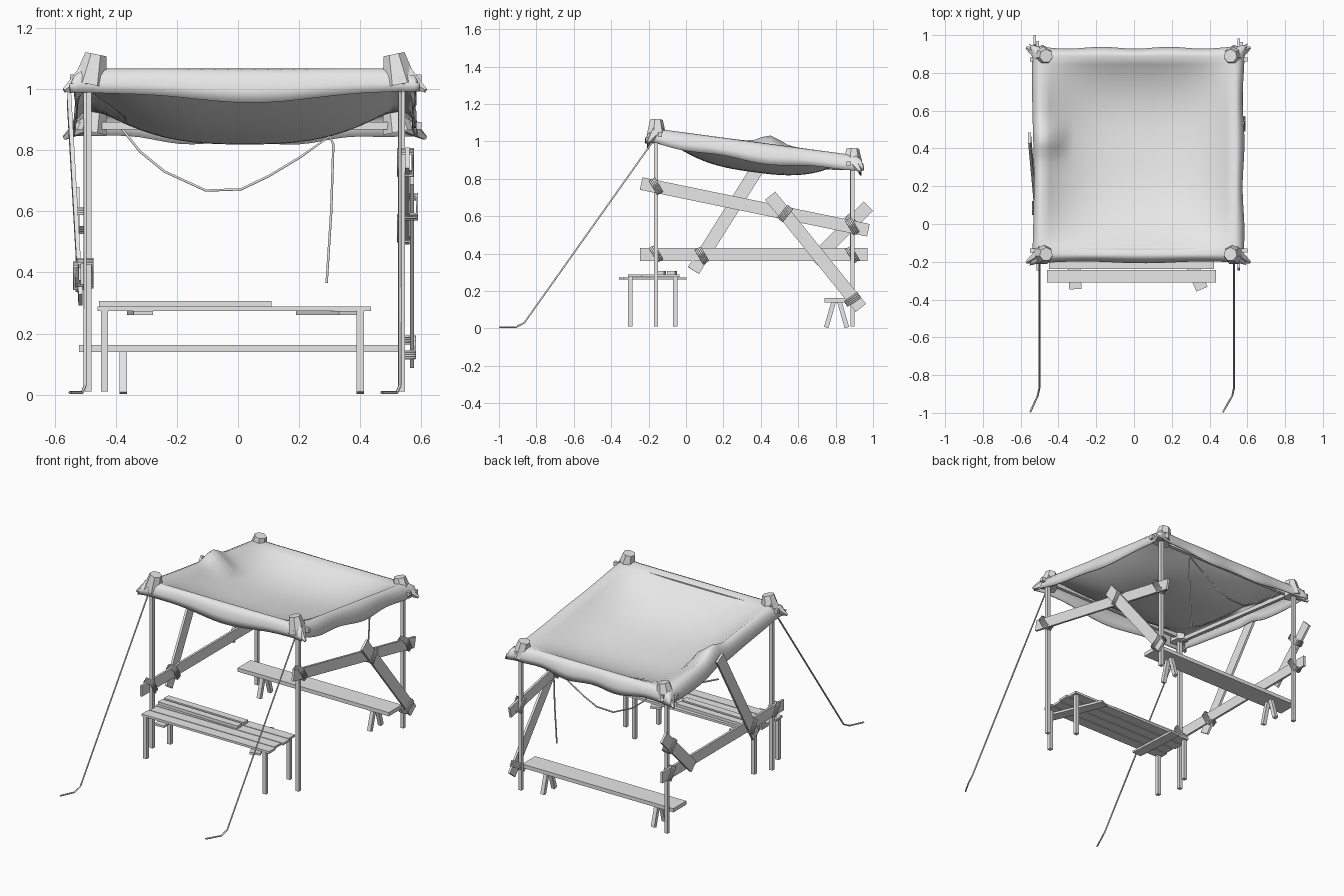
import bpy, bmesh, math
from mathutils import Vector, Matrix

cube = bpy.data.objects.get("Cube")
if cube:
    bpy.data.objects.remove(cube)

GREY = bpy.data.materials.new("pale_grey")
GREY.use_nodes = True
GREY.diffuse_color = (0.8, 0.8, 0.8, 1)
GREY.node_tree.nodes["Principled BSDF"].inputs["Base Color"].default_value = (0.8, 0.8, 0.8, 1)


def add(name, bm):
    mesh = bpy.data.meshes.new(name)
    bmesh.ops.recalc_face_normals(bm, faces=bm.faces)
    bm.to_mesh(mesh)
    bm.free()
    mesh.materials.append(GREY)
    obj = bpy.data.objects.new(name, mesh)
    bpy.context.collection.objects.link(obj)
    return obj


def bar(name, start, end, wide, thick, side=(1, 0, 0)):
    """Box from start to end; thick is measured along the side direction."""
    a, b = Vector(start), Vector(end)
    along = (b - a).normalized()
    s = Vector(side)
    s = (s - along * s.dot(along)).normalized()
    w = along.cross(s)
    frame = Matrix((s, w, along)).transposed().to_4x4()
    frame.translation = (a + b) / 2
    bm = bmesh.new()
    bmesh.ops.create_cube(bm, size=1)
    size = Matrix.Diagonal((thick, wide, (b - a).length, 1))
    bmesh.ops.transform(bm, matrix=frame @ size, verts=bm.verts)
    return add(name, bm)


def rope(name, paths, radius, closed=False):
    """Round cord along each path, turned into a mesh."""
    curve = bpy.data.curves.new(name, "CURVE")
    curve.dimensions = "3D"
    curve.bevel_depth = radius
    curve.bevel_resolution = 1
    for path in paths:
        spline = curve.splines.new("POLY")
        spline.points.add(len(path) - 1)
        spline.use_cyclic_u = closed
        for point, co in zip(spline.points, path):
            point.co = (*co, 1)
    temp = bpy.data.objects.new(name + "_curve", curve)
    bpy.context.collection.objects.link(temp)
    bpy.context.view_layer.update()
    mesh = bpy.data.meshes.new_from_object(temp.evaluated_get(bpy.context.evaluated_depsgraph_get()))
    bpy.data.objects.remove(temp)
    mesh.materials.clear()
    mesh.materials.append(GREY)
    obj = bpy.data.objects.new(name, mesh)
    bpy.context.collection.objects.link(obj)


def tie(name, x, y, z, angle):
    """Lashing of four rope loops round a joint."""
    d = Vector((0, math.cos(angle), math.sin(angle)))
    step = Vector((0, -d.z, d.y))
    loops = []
    for i in range(4):
        c = Vector((x, y, z)) + step * (i - 1.5) * 0.009
        loops.append([c + d * sy * 0.042 + Vector((sx * 0.024, 0, 0))
                      for sx, sy in ((-1, -1), (1, -1), (1, 1), (-1, 1))])
    rope(name, loops, 0.005, True)


XR, XL, YF, YB = -0.49, 0.535, -0.16, 0.89
Z_FRONT, Z_BACK = 1.065, 0.925


def edge_z(y):
    return Z_FRONT + (Z_BACK - Z_FRONT) * (y - YF) / (YB - YF)


# Posts and the top frame
for side, x in (("right", XR), ("left", XL)):
    bar(f"front_post_{side}", (x, YF, 0.01), (x, YF, 1.08), 0.022, 0.022)
    bar(f"back_post_{side}", (x, YB, 0.01), (x, YB, 0.94), 0.022, 0.022)
    bar(f"side_beam_{side}", (x, YF - 0.05, edge_z(YF) - 0.035), (x, YB + 0.05, edge_z(YB) - 0.035), 0.025, 0.022)
bar("front_beam", (-0.55, YF + 0.02, 1.035), (0.6, YF + 0.02, 1.035), 0.022, 0.025, (0, 0, 1))
bar("back_beam", (-0.55, YB - 0.02, 0.88), (0.6, YB - 0.02, 0.88), 0.022, 0.025, (0, 0, 1))

# Side rails and braces
bar("rail_left", (0.554, -0.24, 0.775), (0.554, 0.975, 0.525), 0.068, 0.014)
bar("brace_left", (0.569, 0.45, 0.71), (0.569, 0.935, 0.11), 0.07, 0.014)
bar("rail_right", (-0.509, -0.245, 0.395), (-0.509, 0.97, 0.395), 0.068, 0.014)
bar("brace_right_long", (-0.515, 0.04, 0.31), (-0.553, 0.455, 0.97), 0.07, 0.014)
bar("brace_right_short", (-0.525, 0.68, 0.36), (-0.525, 0.975, 0.655), 0.07, 0.014)
for i, (x, y, z, angle) in enumerate((
        (0.548, YF, 0.76, 2.1), (0.562, 0.53, 0.615, 0.9), (0.548, YB, 0.545, 2.1),
        (0.555, YB, 0.155, 0.6), (-0.5, YF, 0.4, 2.1), (-0.512, 0.085, 0.39, 2.1),
        (-0.5, YB, 0.395, 2.1), (-0.508, YB, 0.57, 2.3))):
    tie(f"lashing_{i + 1}", x, y, z, angle)

# Front table: planks, loose boards, cross battens and legs
for i in range(4):
    y = -0.277 + i * 0.07
    bar(f"table_plank_{i + 1}", (-0.46 + 0.01 * (i % 2), y, 0.281), (0.435 - 0.012 * (i % 2), y, 0.281), 0.065, 0.014, (0, 0, 1))
for i, y in enumerate((-0.13, -0.07)):
    bar(f"loose_board_{i + 1}", (-0.455, y, 0.298), (0.11, y - 0.01, 0.298), 0.045, 0.018, (0, 0, 1))
bar("table_batten_right", (-0.31, -0.345, 0.267), (-0.33, -0.01, 0.267), 0.065, 0.013, (0, 0, 1))
bar("table_batten_left", (0.36, -0.345, 0.267), (0.22, -0.01, 0.267), 0.065, 0.013, (0, 0, 1))
for side, x in (("right", -0.437), ("left", 0.4)):
    for end, y in (("front", -0.298), ("back", -0.057)):
        bar(f"table_leg_{end}_{side}", (x, y, 0.01), (x, y, 0.274), 0.024, 0.024)

# Back bench on splayed legs
bar("bench_seat", (-0.52, 0.805, 0.151), (0.54, 0.805, 0.151), 0.13, 0.024, (0, 0, 1))
for side, x in (("right", -0.375), ("left", 0.4)):
    for end, s in (("front", -1), ("back", 1)):
        bar(f"bench_leg_{end}_{side}", (x, 0.805 + s * 0.055, 0.005), (x, 0.805 + s * 0.015, 0.145), 0.024, 0.024)

# Guy ropes and the hanging cord
for side, x, toe in (("right", -0.5, -0.05), ("left", 0.53, -0.06)):
    rope(f"guy_rope_{side}", [[(x, YF - 0.01, 1.01), (x, -0.865, 0.03), (x - 0.01, -0.91, 0.007),
                               (x + toe, -0.997, 0.007)]], 0.005)
swag = [(-0.38, 0.87), (-0.32, 0.795), (-0.24, 0.73), (-0.105, 0.668), (0.01, 0.672),
        (0.1, 0.715), (0.2, 0.775), (0.3, 0.845), (0.312, 0.82), (0.305, 0.6), (0.29, 0.365)]
rope("hanging_cord", [[(x, 0.88, z) for x, z in swag]], 0.0045)

# Sagging cloth roof with a skirt rolled over the frame
CX, CY = (XL + XR) / 2, (YF + YB) / 2
HX, HY = (XL - XR) / 2, (YB - YF) / 2
N, SKIRT = 24, 4
steps = [i / N * 2 - 1 for i in range(N + 1)]
rim = [k / SKIRT for k in range(1, SKIRT + 1)]
params = [(-1, r) for r in reversed(rim)] + [(s, 0) for s in steps] + [(1, r) for r in rim]


def cloth_point(pu, pv):
    (u, eu), (v, ev) = pu, pv
    x, y = CX + HX * u, CY + HY * v
    sag = 0.157 * (1 - abs(u) ** 2.8) * (1 - abs(v) ** 2.8)
    z = edge_z(y) - sag
    e = max(eu, ev)
    if e:
        ripple = 0.5 + 0.5 * math.sin(7 * u + 5 * v + 2 * u * v)
        corner = min(eu, ev)
        middle = 1 - (abs(u) if ev > eu else abs(v)) ** 2
        depth = 0.065 + 0.03 * middle + 0.015 * ripple
        x += math.copysign(math.sin(eu * 1.8) * (0.038 + 0.01 * ripple + 0.02 * corner), u)
        y += math.copysign(math.sin(ev * 1.8) * (0.036 + 0.01 * ripple + 0.02 * corner), v)
        z -= depth * (1 - math.cos(e * math.pi / 2))
    # bump where the long brace pushes the cloth up
    if u < -0.8:
        z += 0.045 * math.exp(-((y - 0.45) / 0.07) ** 2) * (1 - e * 0.6)
    return x, y, z


bm = bmesh.new()
grid = [[bm.verts.new(cloth_point(pu, pv)) for pv in params] for pu in params]
for i in range(len(params) - 1):
    for j in range(len(params) - 1):
        bm.faces.new((grid[i][j], grid[i + 1][j], grid[i + 1][j + 1], grid[i][j + 1]))
for face in bm.faces:
    face.smooth = True
roof = add("cloth_roof", bm)
thickness = roof.modifiers.new("thickness", "SOLIDIFY")
thickness.thickness = 0.006
thickness.offset = 0

# Bunched cloth caps and loose pointed folds at the corners
for name, x, y, h in (("front_right", XR, YF, 1.12), ("front_left", XL, YF, 1.12),
                      ("back_right", XR, YB, 0.965), ("back_left", XL, YB, 0.965)):
    sx, sy = math.copysign(1, x), math.copysign(1, y - CY)
    bm = bmesh.new()
    bmesh.ops.create_cone(bm, cap_ends=True, segments=7, radius1=0.058, radius2=0.036, depth=0.1)
    lean = Matrix.Rotation(-0.2 * sx, 4, "Y")
    bmesh.ops.transform(bm, matrix=Matrix.Translation((x - sx * 0.015, y, h - 0.055)) @ lean, verts=bm.verts)
    add(f"corner_cap_{name}", bm)
    bm = bmesh.new()
    bmesh.ops.create_cone(bm, cap_ends=True, segments=5, radius1=0.045, radius2=0.008, depth=0.12)
    aim = Vector((sx, sy * 0.55, -0.7)).normalized()
    turn = aim.to_track_quat("Z", "Y").to_matrix().to_4x4()
    bmesh.ops.transform(bm, matrix=Matrix.Translation(Vector((x, y, h - 0.07)) + aim * 0.045) @ turn, verts=bm.verts)
    add(f"corner_fold_{name}", bm)
